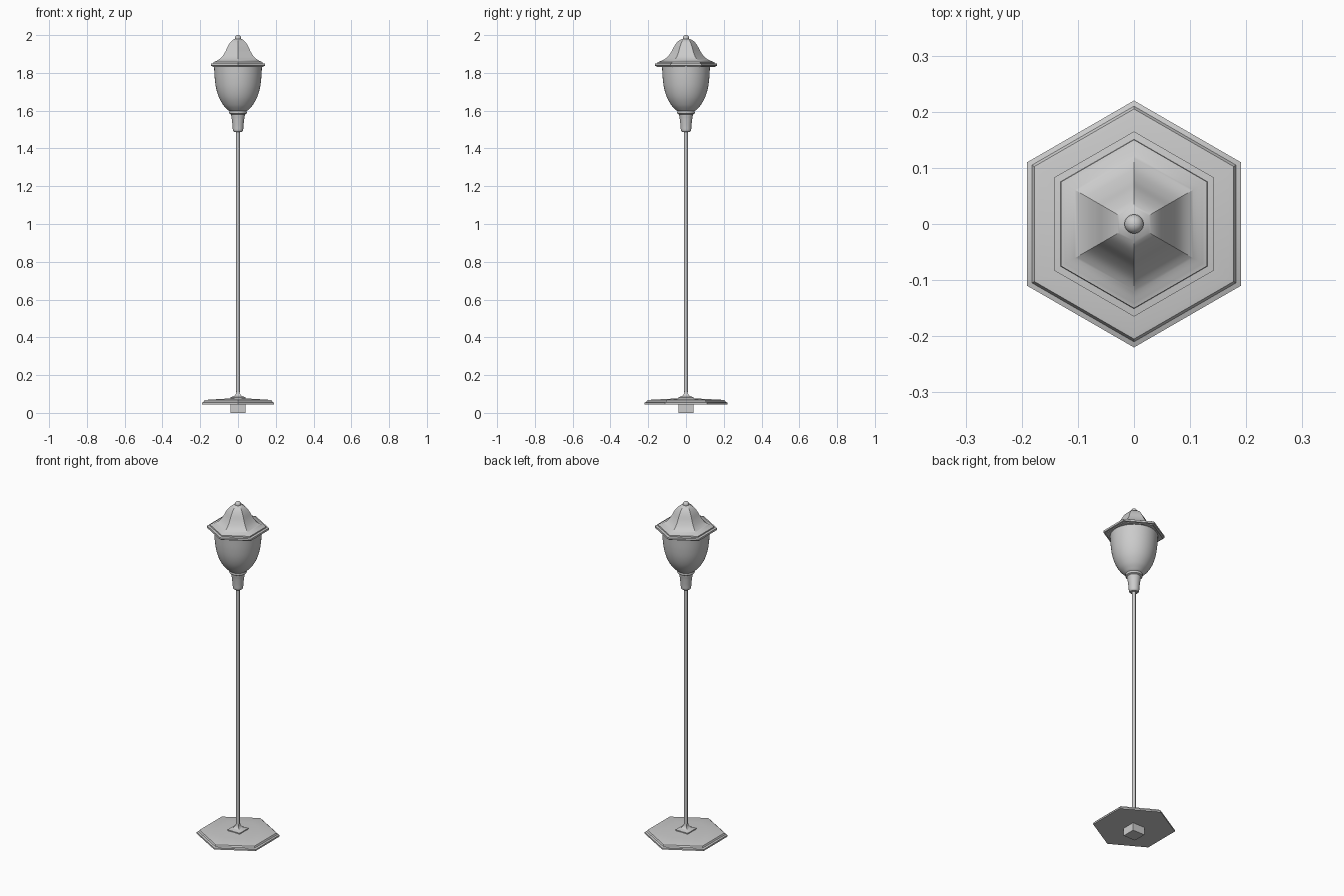
import bpy, bmesh, math
from mathutils import Vector

if "Cube" in bpy.data.objects:
    bpy.data.objects.remove(bpy.data.objects["Cube"])


def smooth(points, steps=5):
    """Catmull-Rom curve through (radius, height) points."""
    p = [Vector(q) for q in points]
    p = [2 * p[0] - p[1]] + p + [2 * p[-1] - p[-2]]
    out = []
    for a, b, c, d in zip(p, p[1:], p[2:], p[3:]):
        for i in range(steps):
            t = i / steps
            out.append(tuple(0.5 * (2 * b + (c - a) * t + (2 * a - 5 * b + 4 * c - d) * t**2
                                    + (3 * b - a - 3 * c + d) * t**3)))
    return out + [tuple(points[-1])]


def lathe(name, profile, sides, phase=0.0, angle=30):
    """Closed solid made of regular polygon rings stacked along z."""
    bm = bmesh.new()
    rings = []
    for r, z in profile:
        rings.append([bm.verts.new((r * math.cos(phase + math.tau * i / sides),
                                    r * math.sin(phase + math.tau * i / sides), z))
                      for i in range(sides)])
    for lo, hi in zip(rings, rings[1:]):
        for i in range(sides):
            j = (i + 1) % sides
            bm.faces.new((lo[i], lo[j], hi[j], hi[i]))
    bm.faces.new(rings[0][::-1])
    bm.faces.new(rings[-1])
    mesh = bpy.data.meshes.new(name)
    bm.to_mesh(mesh)
    bm.free()
    ob = bpy.data.objects.new(name, mesh)
    bpy.context.collection.objects.link(ob)
    bpy.ops.object.select_all(action='DESELECT')
    ob.select_set(True)
    bpy.context.view_layer.objects.active = ob
    bpy.ops.object.shade_smooth_by_angle(angle=math.radians(angle))
    return ob


HEX = math.pi / 2
SQ = math.pi / 4
R2 = math.sqrt(2)

# Square stub under the base plate
lathe("base_stub", [(0.039 * R2, 0), (0.039 * R2, 0.05)], 4, SQ)

# Hexagonal base plate with stepped rim
lathe("base_plate", [(0.22, 0.045), (0.22, 0.054), (0.21, 0.058), (0.205, 0.067),
                     (0.195, 0.069), (0.12, 0.073), (0.04, 0.077)], 6, HEX)

# Square flared foot of the pole
foot = [(0.04, 0.07), (0.04, 0.082)] + smooth([(0.036, 0.084), (0.02, 0.09), (0.012, 0.1), (0.009, 0.112)], 4)
lathe("pole_foot", [(r * R2, z) for r, z in foot], 4, SQ)

# Slim round pole
lathe("pole", [(0.0095, 0.075), (0.0095, 1.5)], 24)

# Lamp socket with collar
lathe("lamp_socket", smooth([(0.022, 1.488), (0.027, 1.496), (0.029, 1.52), (0.033, 1.555), (0.036, 1.572)], 4)
      + [(0.037, 1.58), (0.045, 1.584), (0.047, 1.591), (0.045, 1.598), (0.04, 1.602)], 40)

# Bowl-shaped globe
lathe("lamp_bowl", smooth([(0.044, 1.596), (0.056, 1.606), (0.078, 1.63), (0.1, 1.668),
                           (0.115, 1.715), (0.123, 1.77), (0.127, 1.838)], 6), 64)

# Hexagonal bell cap with stepped brim
bell = smooth([(0.146, 1.858), (0.122, 1.868), (0.099, 1.884), (0.079, 1.91),
               (0.061, 1.943), (0.043, 1.966), (0.022, 1.979), (0.006, 1.983)], 5)
lathe("lamp_cap", [(0.155, 1.832), (0.155, 1.836), (0.165, 1.838), (0.165, 1.849),
                   (0.151, 1.851), (0.15, 1.857)] + bell, 6, HEX)

# Ball finial
bpy.ops.mesh.primitive_uv_sphere_add(segments=32, ring_count=16, radius=0.017, location=(0, 0, 1.983))
bpy.context.object.name = "finial_ball"
bpy.ops.object.shade_smooth_by_angle(angle=math.radians(30))
